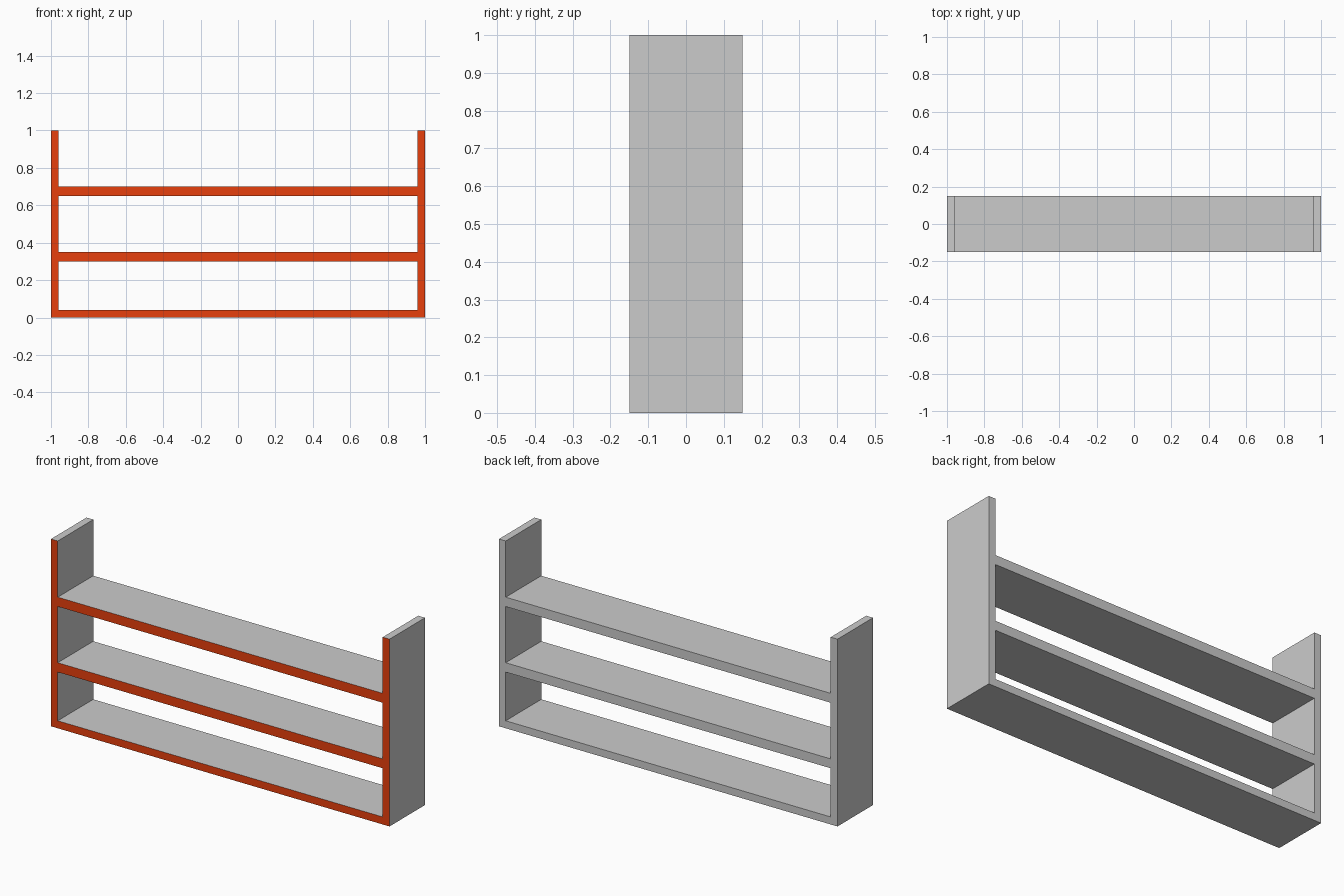
import bpy
import bmesh

if "Cube" in bpy.data.objects:
    bpy.data.objects.remove(bpy.data.objects["Cube"])

DEPTH = 0.30
# Column and row boundaries of the front profile
XS = [-1.0, -0.96, 0.96, 1.0]
ZS = [0.0, 0.04, 0.30, 0.35, 0.65, 0.70, 1.0]

orange = bpy.data.materials.new("orange_front")
orange.diffuse_color = (0.80, 0.05, 0.004, 1.0)
orange.use_nodes = True
orange.node_tree.nodes["Principled BSDF"].inputs["Base Color"].default_value = orange.diffuse_color
grey = bpy.data.materials.new("grey_board")
grey.diffuse_color = (0.8, 0.8, 0.8, 1.0)
grey.use_nodes = True
grey.node_tree.nodes["Principled BSDF"].inputs["Base Color"].default_value = grey.diffuse_color

# Front profile: side boards are the outer columns, shelves the even rows
bm = bmesh.new()
grid = {(i, j): bm.verts.new((x, -DEPTH / 2, z))
        for i, x in enumerate(XS) for j, z in enumerate(ZS)}
for i in range(len(XS) - 1):
    for j in range(len(ZS) - 1):
        if i != 1 or j % 2 == 0:
            bm.faces.new([grid[i, j], grid[i + 1, j],
                          grid[i + 1, j + 1], grid[i, j + 1]])

# Extrude to the full depth as one continuous body
result = bmesh.ops.extrude_face_region(bm, geom=bm.faces[:], use_keep_orig=True)
new_verts = [g for g in result["geom"] if isinstance(g, bmesh.types.BMVert)]
bmesh.ops.translate(bm, verts=new_verts, vec=(0, DEPTH, 0))
bmesh.ops.recalc_face_normals(bm, faces=bm.faces[:])

# Orange edging on the front only
for face in bm.faces:
    face.material_index = 1 if face.normal.y < -0.9 else 0

mesh = bpy.data.meshes.new("shelf_frame")
bm.to_mesh(mesh)
bm.free()
mesh.materials.append(grey)
mesh.materials.append(orange)
shelf = bpy.data.objects.new("shelf_frame", mesh)
bpy.context.collection.objects.link(shelf)
